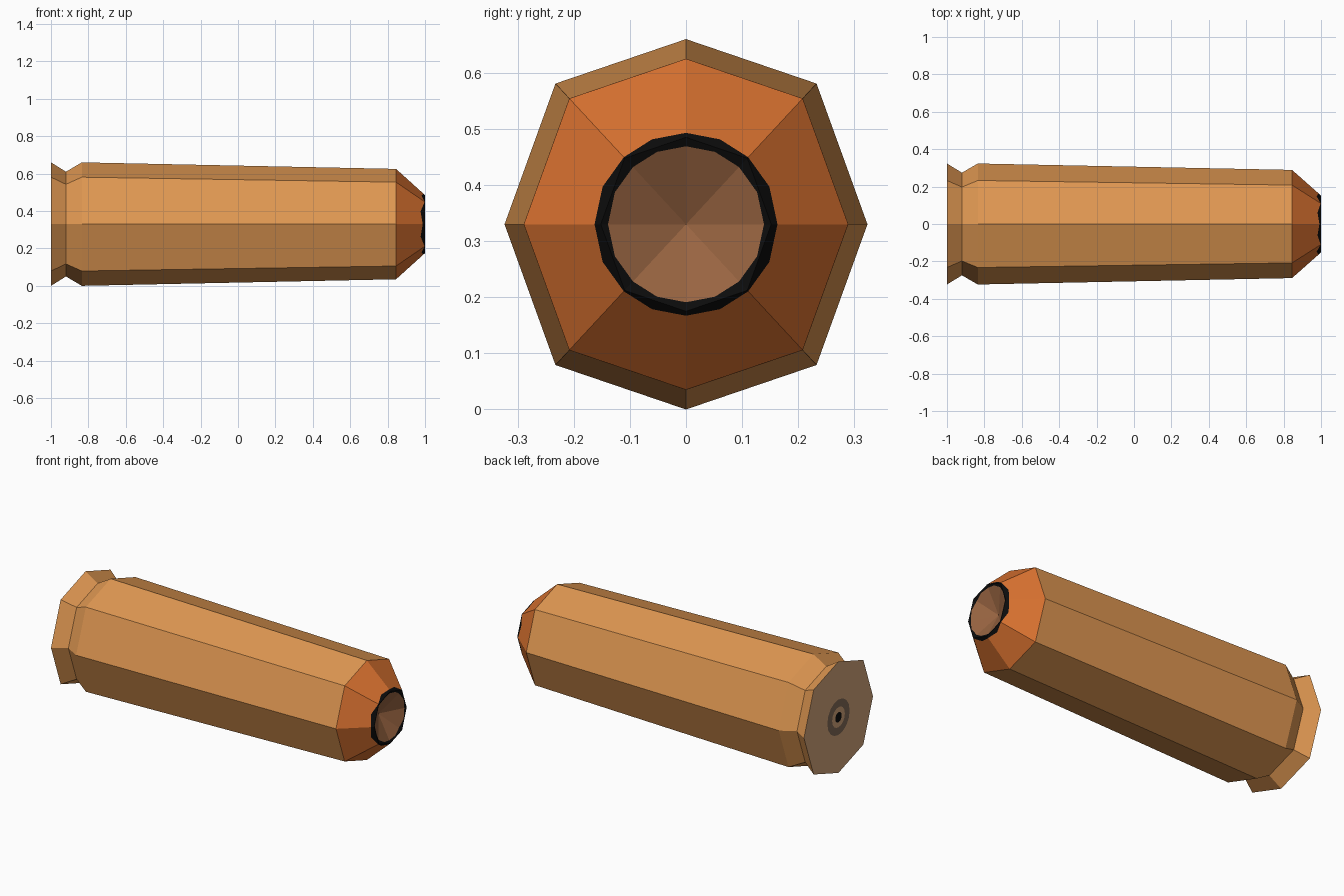
import bpy, bmesh, math

if "Cube" in bpy.data.objects:
    bpy.data.objects.remove(bpy.data.objects["Cube"])

ZC = 0.33


def material(name, rgb):
    m = bpy.data.materials.new(name)
    lin = [((c / 255 + 0.055) / 1.055) ** 2.4 for c in rgb]
    m.diffuse_color = (*lin, 1)
    m.use_nodes = True
    m.node_tree.nodes["Principled BSDF"].inputs["Base Color"].default_value = m.diffuse_color
    return m


BRASS = material("brass", (224, 152, 82))
COPPER = material("copper", (218, 114, 48))
HOLLOW = material("hollow brown", (152, 100, 65))
BASE = material("base tan", (215, 168, 124))
GROOVE = material("groove grey brown", (131, 108, 88))
BLACK = material("black", (12, 12, 12))

# Octagonal cross-section (y, z), with a point added mid-way along each side
octagon = [(0, 1), (.705, .76), (.98, 0), (.705, -.76),
           (0, -1), (-.705, -.76), (-.98, 0), (-.705, .76)]
section = []
for i, p in enumerate(octagon):
    q = octagon[(i + 1) % 8]
    section += [p, ((p[0] + q[0]) / 2, (p[1] + q[1]) / 2)]


def ring(x, s):
    """Octagonal ring."""
    return [(x, y * s, ZC + z * s) for y, z in section]


def round_ring(r, x_of):
    """Round ring, its x found from the octagonal scale at each point."""
    out = []
    for y, z in section:
        s = r / math.hypot(y, z)
        out.append((x_of(s), y * s, ZC + z * s))
    return out


def loft(name, mat, rings):
    bm = bmesh.new()
    rows = [[bm.verts.new(p) for p in r] for r in rings]
    for a, b in zip(rows, rows[1:]):
        for i in range(16):
            j = (i + 1) % 16
            bm.faces.new((a[i], b[i], b[j], a[j]))
    bmesh.ops.remove_doubles(bm, verts=bm.verts[:], dist=1e-5)
    me = bpy.data.meshes.new(name)
    bm.to_mesh(me)
    bm.free()
    me.materials.append(mat)
    bpy.context.collection.objects.link(bpy.data.objects.new(name, me))


def back(s):
    return -1.0


def nose_x(s):
    return 0.845 + (0.295 - s) / 0.14 * 0.155


def hollow_x(s):
    return 1 - 0.08 * (1 - s / 0.155)


# Base disc with groove and centre dot
loft("centre_dot", BLACK, [ring(-1, 0), round_ring(.03, back)])
loft("inner_base", BASE, [round_ring(.03, back), round_ring(.06, back)])
loft("base_groove", GROOVE, [round_ring(.06, back), round_ring(.105, back)])
loft("outer_base", BASE, [round_ring(.105, back), ring(-1, .33)])

# Rim, waist and tapered body
loft("casing", BRASS, [ring(-1, .33), ring(-.92, .28), ring(-.835, .33), ring(.845, .295)])

# Nose cone, dark mouth edge and hollow tip
mouth_outer = round_ring(.163, nose_x)
mouth_inner = round_ring(.139, hollow_x)
loft("nose", COPPER, [ring(.845, .295), mouth_outer])
loft("mouth_edge", BLACK, [mouth_outer, ring(1, .155), mouth_inner])
loft("tip_hollow", HOLLOW, [mouth_inner, ring(hollow_x(0), 0)])
